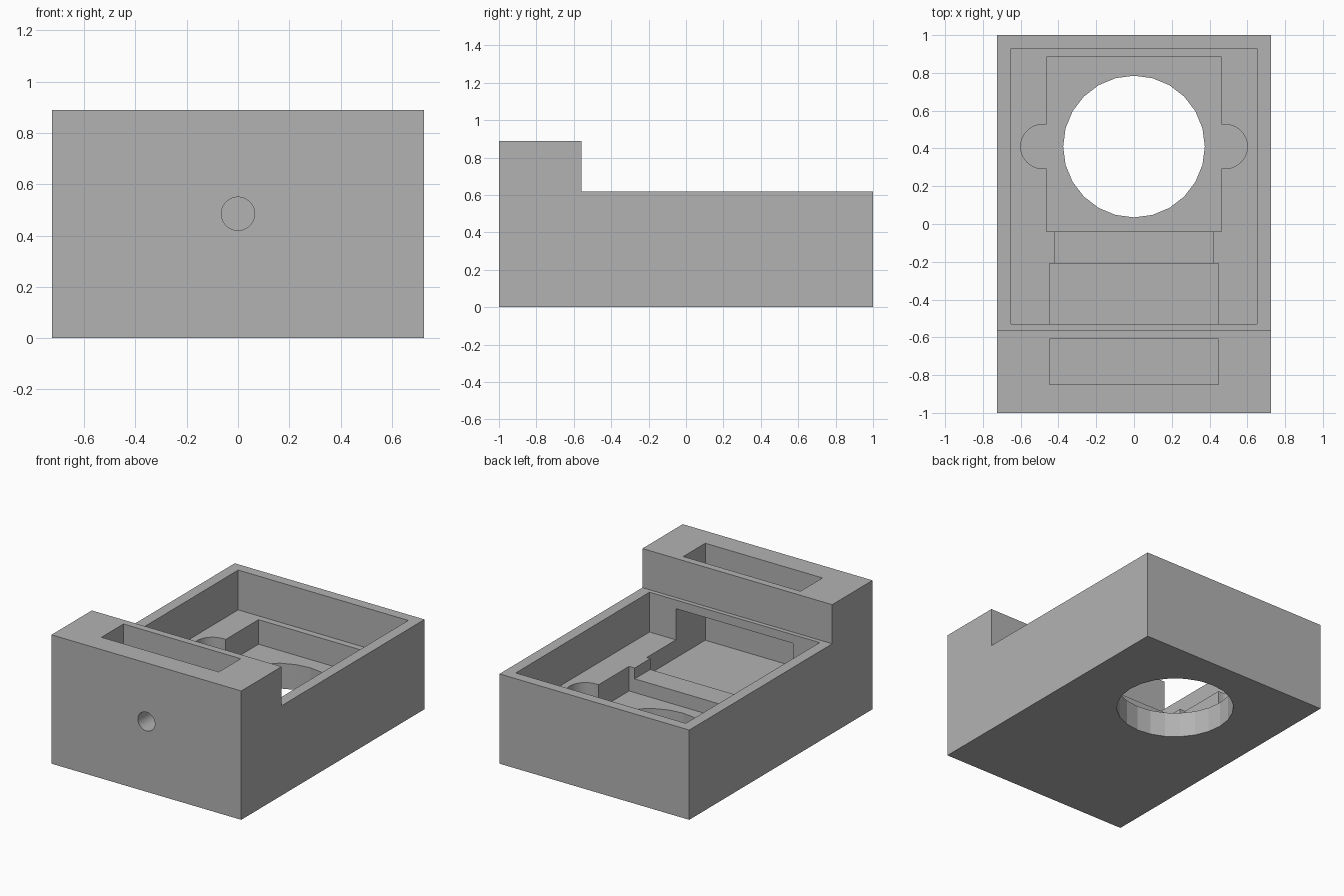
import bpy
import bmesh
import math
from mathutils import Vector

cube = bpy.data.objects.get("Cube")
if cube:
    bpy.data.objects.remove(cube, do_unlink=True)

grey = bpy.data.materials.new("plain grey")
grey.use_nodes = True
colour = (0.45, 0.45, 0.45, 1)
grey.diffuse_color = colour
grey.node_tree.nodes["Principled BSDF"].inputs["Base Color"].default_value = colour


def prism(name, outline, axis, low, high):
    """Extrude a flat outline along one axis; the outline uses the other two."""
    def place(p, level):
        return {"x": (level, *p), "y": (p[0], level, p[1]), "z": (*p, level)}[axis]

    bm = bmesh.new()
    face = bm.faces.new([bm.verts.new(place(p, low)) for p in outline])
    wall = bmesh.ops.extrude_face_region(bm, geom=[face])
    shift = Vector(place((0, 0), high - low))
    bmesh.ops.translate(bm, vec=shift,
                        verts=[g for g in wall["geom"] if isinstance(g, bmesh.types.BMVert)])
    bmesh.ops.recalc_face_normals(bm, faces=bm.faces)
    mesh = bpy.data.meshes.new(name)
    bm.to_mesh(mesh)
    bm.free()
    mesh.materials.append(grey)
    obj = bpy.data.objects.new(name, mesh)
    bpy.context.collection.objects.link(obj)
    return obj


def rect(x, y0, y1):
    return [(-x, y0), (x, y0), (x, y1), (-x, y1)]


def arc(cx, cy, r, start, end, steps):
    angles = [math.radians(start + (end - start) * i / steps) for i in range(steps + 1)]
    return [(cx + r * math.cos(a), cy + r * math.sin(a)) for a in angles]


def circle(cx, cy, r, sides):
    return arc(cx, cy, r, 0, 360, sides)[:-1]


# Stepped body, drawn as a side profile
housing = prism("housing", [(-1, 0), (1, 0), (1, 0.62), (-0.56, 0.62), (-0.56, 0.89), (-1, 0.89)],
                "x", -0.725, 0.725)

# Square recess with a rounded finger notch on each side
half = [(0.463, -0.04), (0.463, 0.293), *arc(0.483, 0.41, 0.117, -90, 90, 24),
        (0.463, 0.527), (0.463, 0.885)]
recess = half + [(-x, y) for x, y in reversed(half)]

# Deep bay that runs under the raised block and up through its top
bay = [(-0.85, 0.22), (-0.21, 0.22), (-0.21, 0.56), (-0.61, 0.56), (-0.61, 1), (-0.85, 1)]

cutters = [
    prism("upper_pocket", rect(0.65, -0.53, 0.93), "z", 0.345, 0.8),
    prism("notched_recess", recess, "z", 0.175, 0.45),
    prism("deep_bay", bay, "x", -0.448, 0.448),
    prism("linking_channel", rect(0.42, -0.3, 0.1), "z", 0.27, 0.42),
    prism("floor_opening", circle(0, 0.41, 0.375, 24), "z", -0.2, 0.3),
    prism("front_hole", circle(0, 0.485, 0.065, 32), "y", -1.2, -0.75),
]
# The upper pocket must stop short of the raised block, which it does at its front wall
for cutter in cutters:
    cutter.hide_render = True
    mod = housing.modifiers.new(cutter.name, "BOOLEAN")
    mod.operation = "DIFFERENCE"
    mod.solver = "EXACT"
    mod.object = cutter

# Bake the cuts and remove the cutters
bpy.context.view_layer.update()
graph = bpy.context.evaluated_depsgraph_get()
result = bpy.data.meshes.new_from_object(housing.evaluated_get(graph))
housing.modifiers.clear()
housing.data = result
result.materials.clear()
result.materials.append(grey)
for poly in result.polygons:
    poly.material_index = 0
for cutter in cutters:
    bpy.data.objects.remove(cutter, do_unlink=True)
